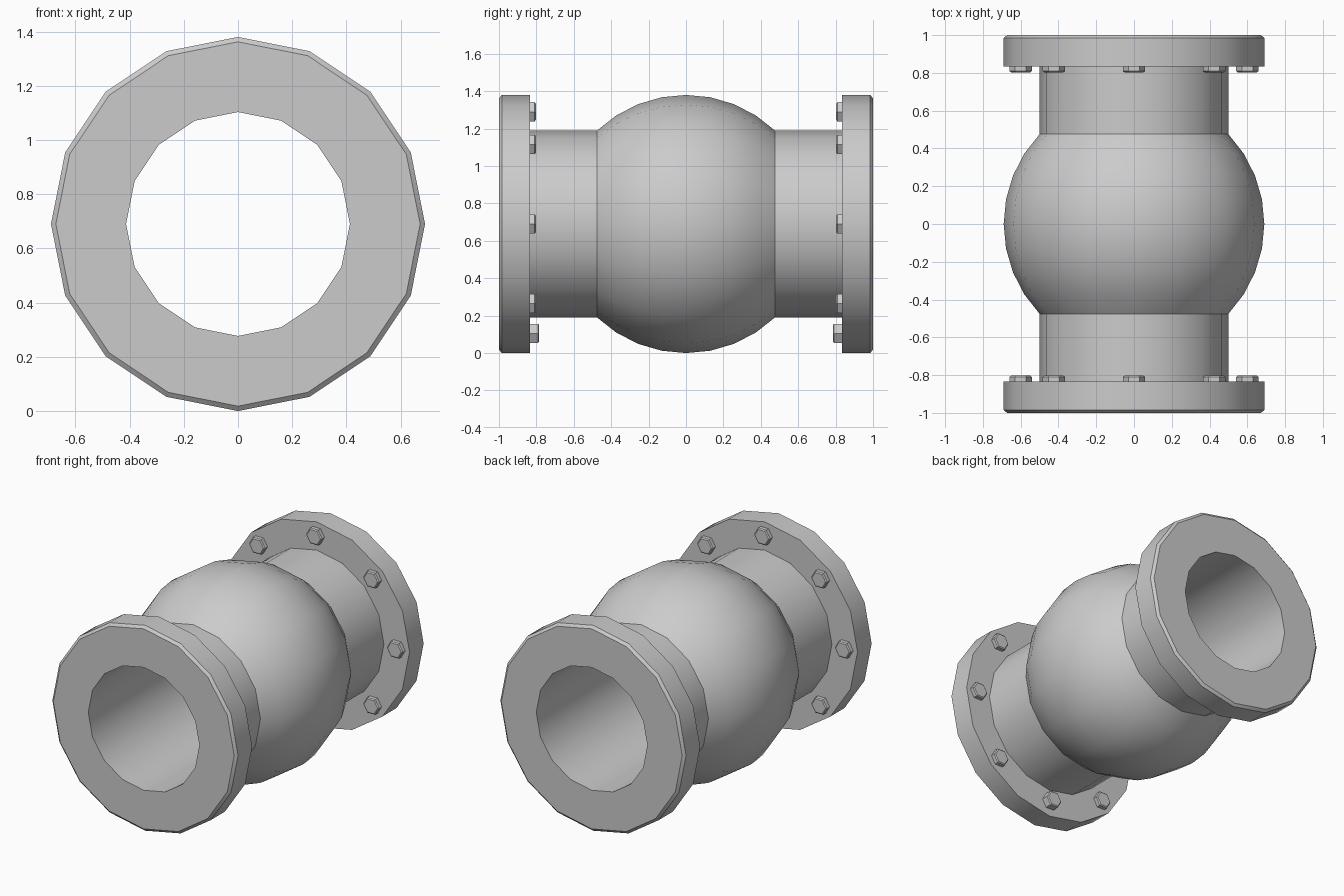
import bpy, bmesh
from math import sin, cos, pi, radians, asin

if "Cube" in bpy.data.objects:
    bpy.data.objects.remove(bpy.data.objects["Cube"])

CZ = 0.69        # height of the pipe axis
SIDES = 16
R = 0.69         # ball and flange radius
PIPE, BORE = 0.5, 0.413


def finish(name, bm):
    bmesh.ops.recalc_face_normals(bm, faces=bm.faces)
    mesh = bpy.data.meshes.new(name)
    bm.to_mesh(mesh)
    bm.free()
    ob = bpy.data.objects.new(name, mesh)
    bpy.context.collection.objects.link(ob)
    bpy.ops.object.select_all(action='DESELECT')
    ob.select_set(True)
    bpy.context.view_layer.objects.active = ob
    bpy.ops.object.shade_smooth_by_angle(angle=radians(30))
    return ob


def lathe(name, profile, sides):
    """Spin a closed (radius, y) profile around the pipe axis."""
    bm = bmesh.new()
    rings = []
    for i in range(sides):
        a = 2 * pi * i / sides
        rings.append([bm.verts.new((r * cos(a), y, CZ + r * sin(a))) for r, y in profile])
    n = len(profile)
    for i in range(sides):
        p, q = rings[i], rings[(i + 1) % sides]
        for k in range(n):
            m = (k + 1) % n
            bm.faces.new((p[k], p[m], q[m], q[k]))
    return finish(name, bm)


def bolt(name, x, z, y_end, side):
    """Hex bolt head with a chamfered end, on the inner face of a flange."""
    bm = bmesh.new()
    rings = []
    for r, y in ((0.059, 0.842), (0.059, y_end + 0.006), (0.051, y_end)):
        rings.append([bm.verts.new((x + r * cos(i * pi / 3), side * y, z + r * sin(i * pi / 3)))
                      for i in range(6)])
    for p, q in zip(rings, rings[1:]):
        for i in range(6):
            j = (i + 1) % 6
            bm.faces.new((p[i], p[j], q[j], q[i]))
    bm.faces.new(rings[0])
    bm.faces.new(rings[-1])
    return finish(name, bm)


# Body: bore, bevelled flange and neck on one end, mirrored around the ball
end = [(BORE, -1), (R - 0.018, -1), (R, -0.985), (R, -0.835), (PIPE, -0.835)]
a_max = asin((R * R - PIPE * PIPE) ** 0.5 / R)
ball = [(R * cos(a_max * k / 4), R * sin(a_max * k / 4)) for k in range(-4, 5)]
lathe("valve_body", end + ball + [(r, -y) for r, y in reversed(end)], SIDES)

# Eight bolt heads per flange; the lowest one stands out a little further
for side, label in ((-1, "front"), (1, "back")):
    for i in range(8):
        a = i * pi / 4
        low = i == 6
        rad = 0.585 if low else 0.6
        bolt(f"{label}_bolt_{i + 1}", rad * cos(a), CZ + rad * sin(a),
             0.785 if low else 0.803, side)
